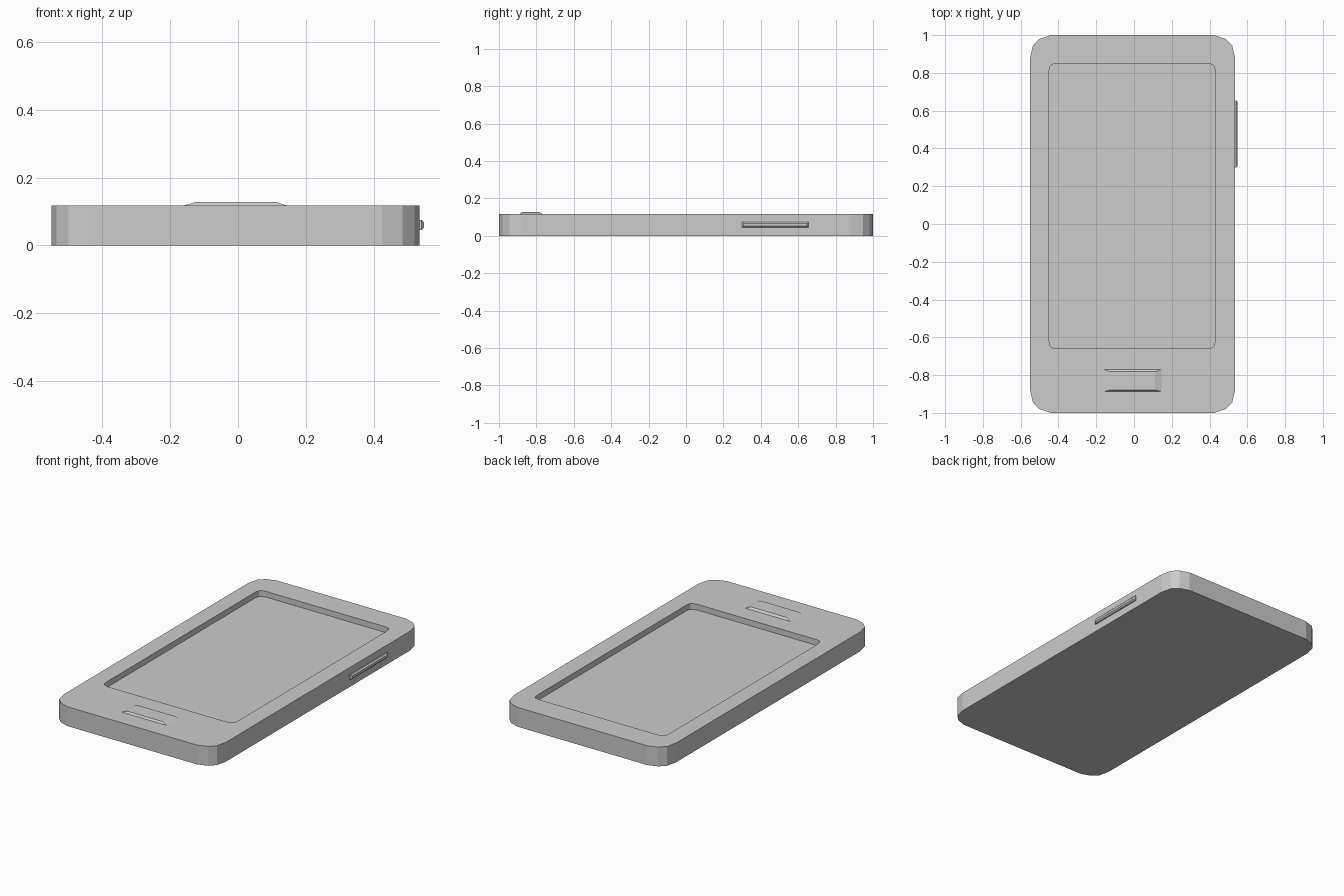
import bpy
import bmesh

if "Cube" in bpy.data.objects:
    bpy.data.objects.remove(bpy.data.objects["Cube"], do_unlink=True)

GREY = (0.6, 0.6, 0.6, 1)
grey = bpy.data.materials.new("plain_grey")
grey.diffuse_color = GREY
grey.use_nodes = True
grey.node_tree.nodes["Principled BSDF"].inputs["Base Color"].default_value = GREY


def loft(name, rings):
    """Skin a closed solid through matching rings of points."""
    bm = bmesh.new()
    loops = [[bm.verts.new(p) for p in ring] for ring in rings]
    for a, b in zip(loops, loops[1:]):
        for i in range(len(a)):
            j = (i + 1) % len(a)
            bm.faces.new((a[i], a[j], b[j], b[i]))
    bm.faces.new(loops[0][::-1])
    bm.faces.new(loops[-1])
    bmesh.ops.recalc_face_normals(bm, faces=bm.faces[:])
    mesh = bpy.data.meshes.new(name)
    bm.to_mesh(mesh)
    bm.free()
    mesh.materials.append(grey)
    obj = bpy.data.objects.new(name, mesh)
    bpy.context.collection.objects.link(obj)
    return obj


def rounded(x0, x1, y0, y1, z, corner=((0, 0),)):
    """Rectangle outline whose corners follow the given insets."""
    pts = [(x1 - dx, y1 - dy, z) for dx, dy in corner]
    pts += [(x0 + dx, y1 - dy, z) for dx, dy in reversed(corner)]
    pts += [(x0 + dx, y0 + dy, z) for dx, dy in corner]
    pts += [(x1 - dx, y0 + dy, z) for dx, dy in reversed(corner)]
    return pts


# Body with the sunken screen
outer = (-0.55, 0.535, -1, 1)
inner = (-0.45, 0.43, -0.66, 0.85)
big = ((0, 0.12), (0.015, 0.055), (0.05, 0.02), (0.11, 0))
small = ((0, 0.04), (0.006, 0.015), (0.015, 0.006), (0.04, 0))
TOP = 0.117
loft("phone_body", [
    rounded(*outer, 0, big),
    rounded(*outer, TOP, big),
    rounded(*inner, TOP, small),
    rounded(*inner, TOP - 0.035, small),
])

# Raised home button with sloping ends
loft("home_button", [
    rounded(-0.16, 0.145, -0.887, -0.77, TOP - 0.005),
    rounded(-0.16, 0.145, -0.887, -0.77, TOP),
    rounded(-0.125, 0.112, -0.878, -0.782, 0.128),
])

# Side button with a bevelled face
def side_ring(x, inset):
    y0, y1, z0, z1 = 0.3 + inset, 0.655 - inset, 0.045 + inset, 0.075 - inset
    return [(x, y0, z0), (x, y1, z0), (x, y1, z1), (x, y0, z1)]


loft("side_button", [side_ring(0.525, 0), side_ring(0.541, 0), side_ring(0.549, 0.008)])
